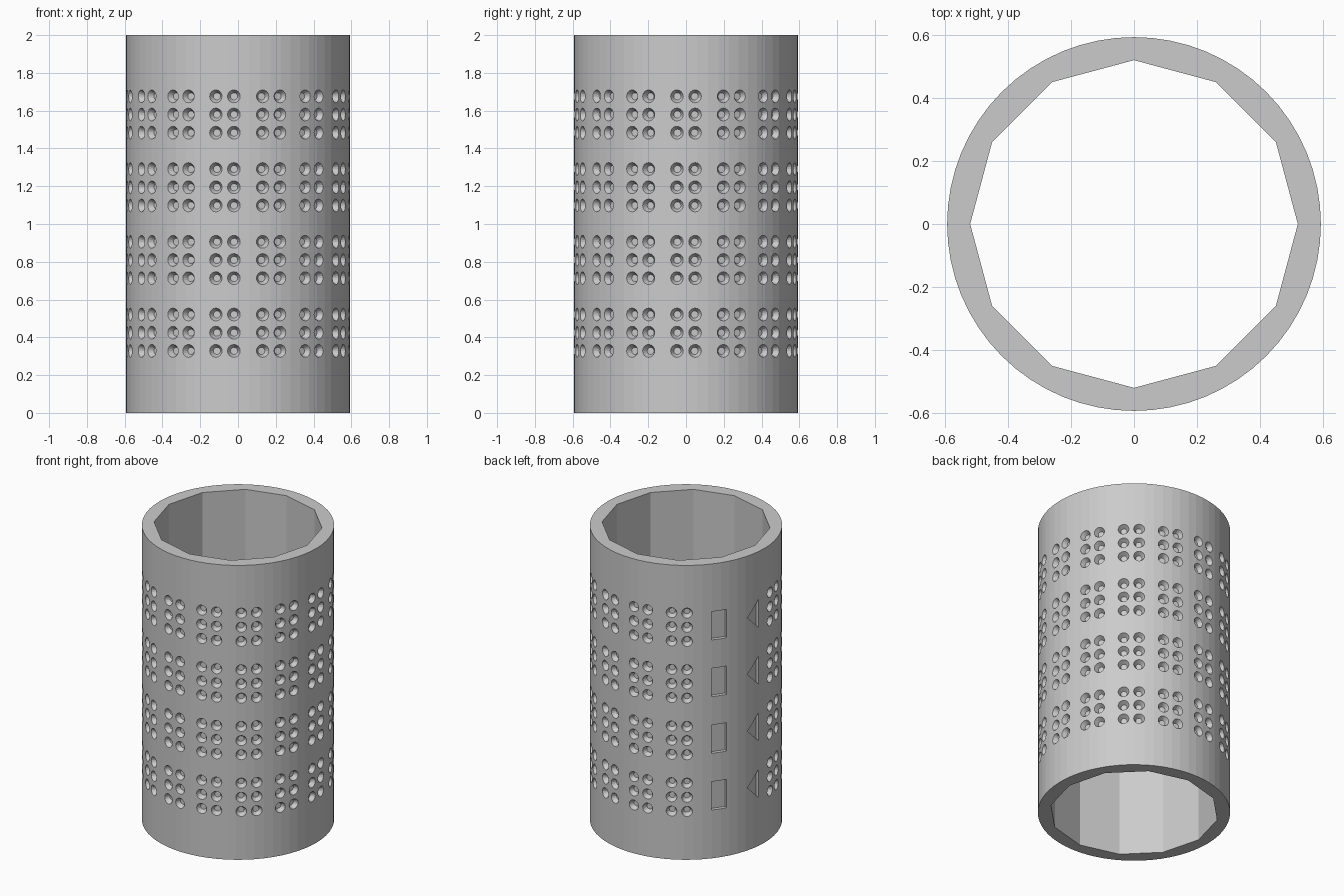
import bpy
import bmesh
from math import cos, sin, pi, tau
from mathutils import Vector

old = bpy.data.objects.get("Cube")
if old:
    bpy.data.objects.remove(old, do_unlink=True)

RADIUS, HEIGHT = 0.592, 2.0
DOT = 0.0963                 # spacing of neighbouring dots
PITCH = 0.25 / RADIUS        # angle between columns
ROW_GAP = 0.385
LIP = 0.01                   # how far cutters stand out of the wall


def make_object(name, bm):
    bmesh.ops.recalc_face_normals(bm, faces=bm.faces)
    mesh = bpy.data.meshes.new(name)
    bm.to_mesh(mesh)
    bm.free()
    obj = bpy.data.objects.new(name, mesh)
    bpy.context.collection.objects.link(obj)
    return obj


def add_recess(bm, angle, z, floor, mouth, depth):
    """Radial plug between a floor outline and a mouth outline (side, up)."""
    out = Vector((cos(angle), sin(angle), 0))
    side = Vector((-sin(angle), cos(angle), 0))
    rings = []
    for outline, r in ((floor, RADIUS - depth), (mouth, RADIUS + LIP)):
        rings.append([bm.verts.new(out * r + side * s + Vector((0, 0, z + u)))
                      for s, u in outline])
    low, high = rings
    bm.faces.new(low[::-1])
    bm.faces.new(high)
    n = len(low)
    for i in range(n):
        j = (i + 1) % n
        bm.faces.new((low[i], low[j], high[j], high[i]))


def circle(r, n=16):
    return [(r * cos(tau * i / n), r * sin(tau * i / n)) for i in range(n)]


# Solid drum
bm = bmesh.new()
bmesh.ops.create_cone(bm, cap_ends=True, segments=64, radius1=RADIUS,
                      radius2=RADIUS, depth=HEIGHT)
bmesh.ops.translate(bm, verts=bm.verts, vec=(0, 0, HEIGHT / 2))
drum = make_object("embossing_drum", bm)

# Twelve-sided bore
bm = bmesh.new()
bore_r = 0.519
bmesh.ops.create_cone(bm, cap_ends=True, segments=12, radius1=bore_r,
                      radius2=bore_r, depth=HEIGHT + 0.2)
bmesh.ops.translate(bm, verts=bm.verts, vec=(0, 0, HEIGHT / 2))

# Tapered dots, with a bar and a triangle marker closing each row
h = DOT / 2
bar = [(-h, -DOT), (h, -DOT), (h, DOT), (-h, DOT)]
triangle = [(-h, 0), (h, -DOT), (h, DOT)]
dot_floor, dot_mouth = circle(0.019), circle(0.0395)
for row in range(4):
    z = 1.002 + (row - 1.5) * ROW_GAP
    for col in range(-7, 6):
        for s in (-1, 1):
            for k in (-1, 0, 1):
                add_recess(bm, col * PITCH + s * h / RADIUS, z + k * DOT,
                           dot_floor, dot_mouth, 0.031)
    add_recess(bm, 6 * PITCH, z, bar, bar, 0.025)
    add_recess(bm, 7 * PITCH, z, triangle, triangle, 0.025)
cutter = make_object("recess_cutter", bm)
cutter.hide_render = True

# Cut everything out of the drum and keep the result
mod = drum.modifiers.new("recesses", "BOOLEAN")
mod.operation = "DIFFERENCE"
mod.solver = "EXACT"
mod.object = cutter
bpy.context.view_layer.update()
graph = bpy.context.evaluated_depsgraph_get()
result = bpy.data.meshes.new_from_object(drum.evaluated_get(graph))
drum.modifiers.clear()
drum.data = result
bpy.data.objects.remove(cutter, do_unlink=True)

# Plain grey material
grey = bpy.data.materials.new("plain_grey")
grey.use_nodes = True
colour = (0.6, 0.6, 0.6, 1)
grey.diffuse_color = colour
grey.node_tree.nodes["Principled BSDF"].inputs["Base Color"].default_value = colour
drum.data.materials.clear()
drum.data.materials.append(grey)
